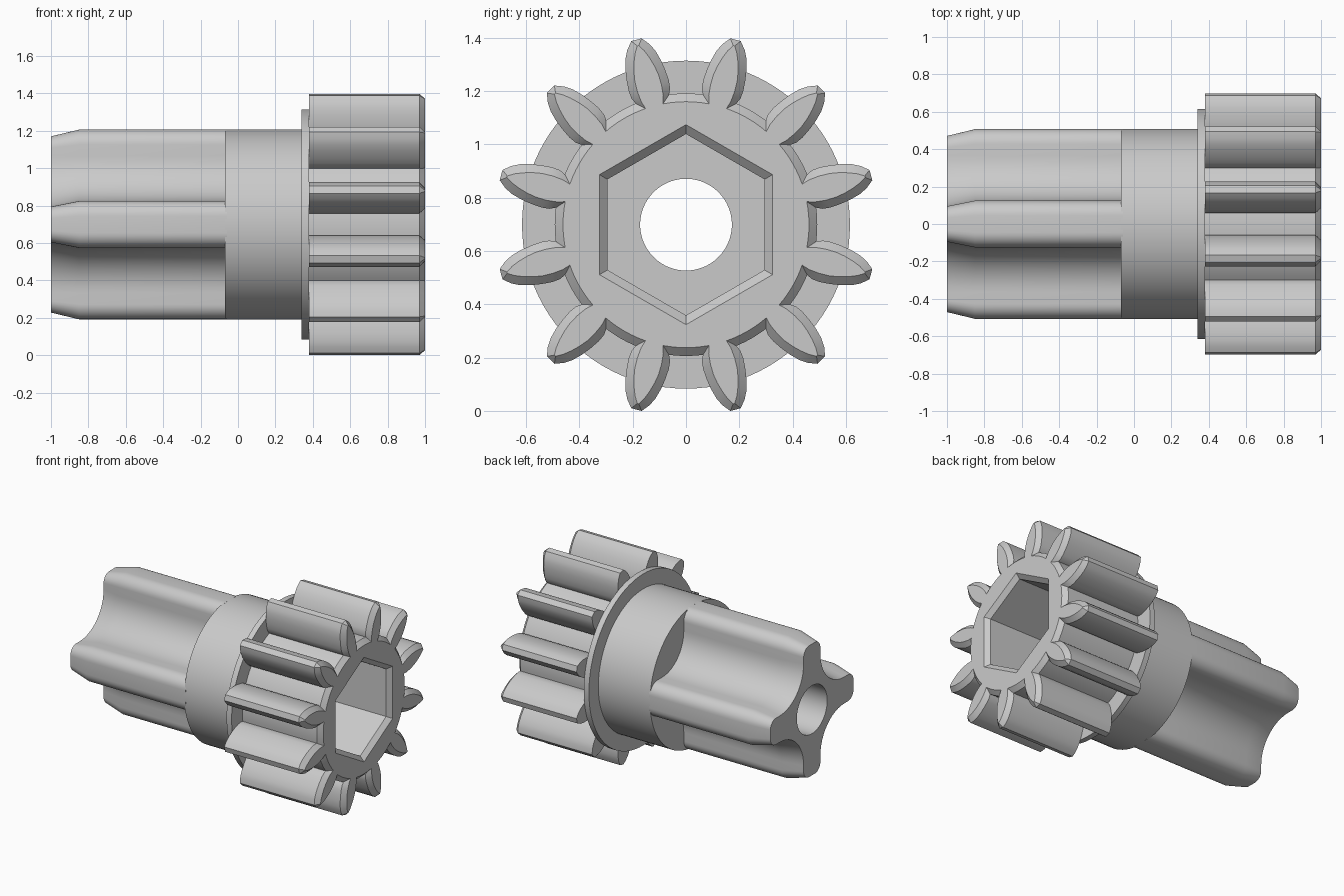
import bpy, bmesh
from math import sin, cos, pi, radians, atan2, hypot

cube = bpy.data.objects.get("Cube")
if cube:
    bpy.data.objects.remove(cube)

AXIS_Z = 0.699
TEETH = 12
BORE = 0.172

grey = bpy.data.materials.new("light grey")
grey.use_nodes = True
tone = (0.59, 0.59, 0.59, 1)
grey.diffuse_color = tone
grey.node_tree.nodes["Principled BSDF"].inputs["Base Color"].default_value = tone


def circle(r, n):
    """Points (y, z) of a regular polygon around the main axis."""
    return [(r * sin(2 * pi * i / n), r * cos(2 * pi * i / n)) for i in range(n)]


def loft(bm, sections, ring=False):
    """Skin (x, outline) sections; cap the ends, or join last to first."""
    loops = [[bm.verts.new((x, y, z + AXIS_Z)) for y, z in pts] for x, pts in sections]
    pairs = list(zip(loops, loops[1:]))
    if ring:
        pairs.append((loops[-1], loops[0]))
    else:
        bm.faces.new(loops[0])
        bm.faces.new(loops[-1])
    n = len(loops[0])
    for a, b in pairs:
        for i in range(n):
            j = (i + 1) % n
            bm.faces.new((a[i], a[j], b[j], b[i]))


def make(name, sections, ring=False):
    bm = bmesh.new()
    loft(bm, sections, ring)
    bmesh.ops.recalc_face_normals(bm, faces=bm.faces[:])
    mesh = bpy.data.meshes.new(name)
    bm.to_mesh(mesh)
    bm.free()
    obj = bpy.data.objects.new(name, mesh)
    bpy.context.collection.objects.link(obj)
    mesh.materials.append(grey)
    return obj


def activate(obj):
    bpy.ops.object.select_all(action='DESELECT')
    obj.select_set(True)
    bpy.context.view_layer.objects.active = obj


def cut(obj, cutter):
    cutter.hide_render = True
    mod = obj.modifiers.new("cut", 'BOOLEAN')
    mod.operation = 'DIFFERENCE'
    mod.solver = 'EXACT'
    mod.object = cutter
    activate(obj)
    bpy.ops.object.modifier_apply(modifier=mod.name)
    bpy.data.objects.remove(cutter)


# Round collar and flange, turned around the x axis
profile = [(-0.07, BORE), (-0.07, 0.508), (0.34, 0.508),
           (0.34, 0.615), (0.38, 0.615), (0.38, BORE)]
collar = make("flanged_collar", [(x, circle(r, 96)) for x, r in profile], ring=True)


# Cross-shaped drive end: four arms with rounded tips and filleted roots
def cross_outline(inset):
    half, tip = 0.125 - inset, 0.507 - inset * 1.2
    round_r, centre = 0.08 - inset * 0.6, 0.365
    fillet = centre - half
    quarter = []
    for i in range(9):
        a = pi / 2 * i / 8
        quarter.append((half - round_r + round_r * sin(a), tip - round_r + round_r * cos(a)))
    for i in range(13):
        a = pi / 2 * i / 12
        quarter.append((centre - fillet * cos(a), centre - fillet * sin(a)))
    for i in range(9):
        a = pi / 2 * i / 8
        quarter.append((tip - round_r + round_r * sin(a), half - round_r + round_r * cos(a)))
    pts = []
    for k in range(4):
        c, s = cos(k * pi / 2), sin(k * pi / 2)
        pts += [(y * c + z * s, z * c - y * s) for y, z in quarter]
    return pts


drive = make("cross_drive", [(-1, cross_outline(0.03)), (-0.85, cross_outline(0)),
                             (-0.06, cross_outline(0))])
cut(drive, make("bore_cutter", [(-1.1, circle(BORE, 96)), (0.1, circle(BORE, 96))]))


# Pinion outline from half a tooth given as (distance out, half width)
def gear_outline(half_tooth):
    pts = []
    r0, w0 = half_tooth[0]
    root, half_angle = hypot(r0, w0), atan2(w0, r0)
    gap = 2 * pi / TEETH - 2 * half_angle
    for k in range(TEETH):
        a = radians(15) + 2 * pi * k / TEETH
        sides = [(r, -w) for r, w in half_tooth] + [(r, w) for r, w in reversed(half_tooth)]
        pts += [(r * sin(a) + w * cos(a), r * cos(a) - w * sin(a)) for r, w in sides]
        for i in range(1, 6):
            b = a + half_angle + gap * i / 6
            pts.append((root * sin(b), root * cos(b)))
    return pts


full = gear_outline([(0.488, 0.065), (0.51, 0.075), (0.54, 0.078), (0.58, 0.075),
                     (0.62, 0.069), (0.66, 0.058), (0.69, 0.043), (0.718, 0.02)])
front = gear_outline([(0.46, 0.034), (0.49, 0.043), (0.53, 0.047), (0.57, 0.046),
                      (0.605, 0.04), (0.64, 0.03), (0.67, 0.018), (0.695, 0.003)])
pinion = make("pinion", [(0.38, full), (0.97, full), (1.0, front)])

# Hexagonal socket with a chamfered mouth
hexagons = [(x, circle(r, 6)) for x, r in ((0.3, 0.34), (0.97, 0.34), (1.03, 0.41))]
cut(pinion, make("socket_cutter", hexagons))

# Smooth curved walls, crisp edges
for obj in (collar, drive, pinion):
    activate(obj)
    bpy.ops.object.shade_smooth_by_angle(angle=radians(28))
